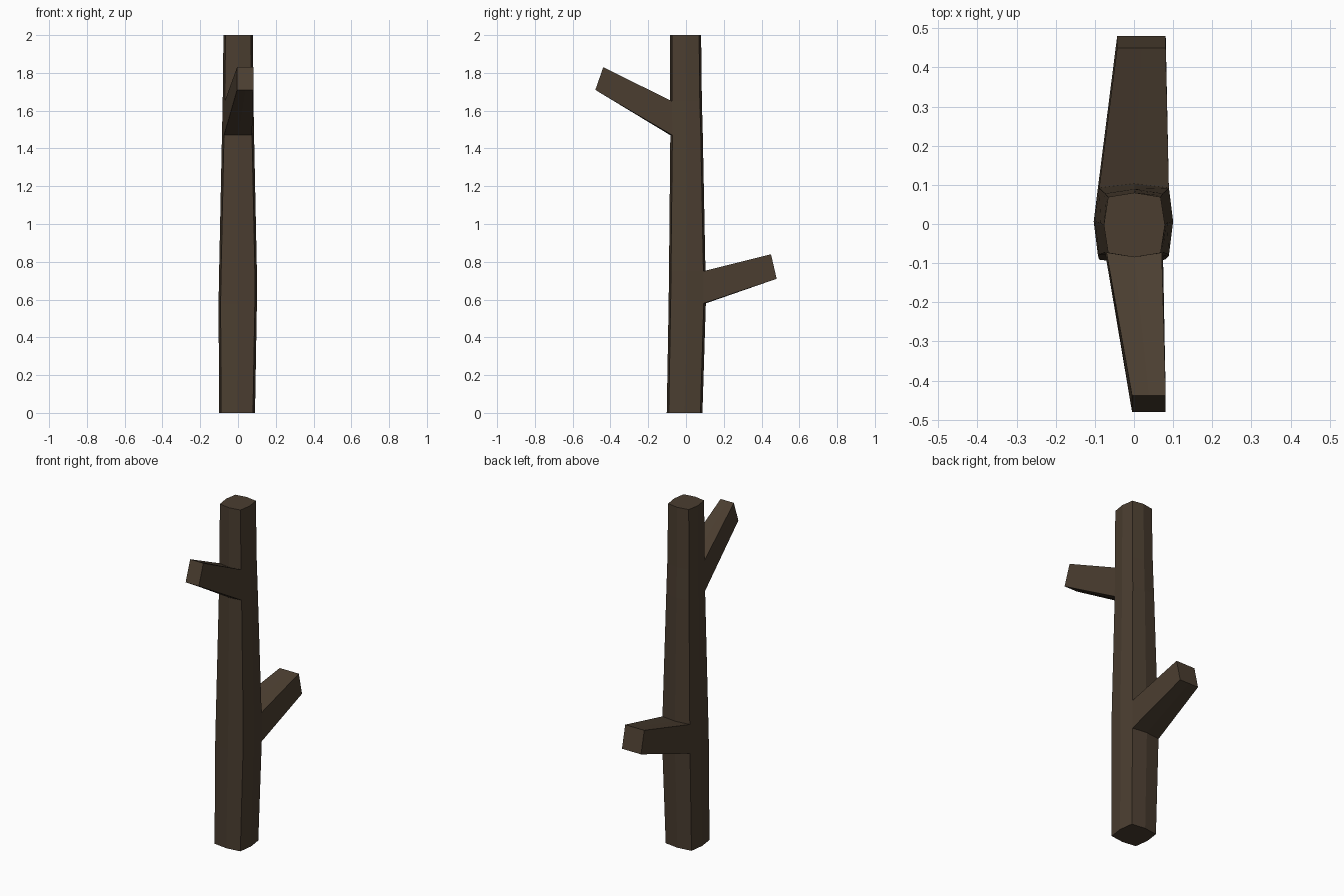
import bpy, bmesh
from mathutils import Vector

if "Cube" in bpy.data.objects:
    bpy.data.objects.remove(bpy.data.objects["Cube"])

bark = bpy.data.materials.new("dark brown bark")
bark.diffuse_color = (0.07, 0.048, 0.03, 1)
bark.use_nodes = True
bark.node_tree.nodes["Principled BSDF"].inputs["Base Color"].default_value = bark.diffuse_color

bm = bmesh.new()

# Trunk: bulged-square rings (z, min x, max x, min y, max y)
LEVELS = [(0.0, -0.1, 0.09, -0.102, 0.087),
          (0.58, -0.103, 0.1, -0.092, 0.105),
          (0.75, -0.1, 0.1, -0.09, 0.103),
          (1.47, -0.085, 0.085, -0.083, 0.089),
          (1.65, -0.081, 0.082, -0.085, 0.084),
          (2.0, -0.077, 0.079, -0.085, 0.08)]
B = 0.011  # how far the middle of each side bulges past the corners


def ring(z, x0, x1, y0, y1):
    cx, cy = (x0 + x1) / 2, (y0 + y1) / 2
    pts = [(x0 + B, y0 + B), (cx, y0), (x1 - B, y0 + B), (x1, cy),
           (x1 - B, y1 - B), (cx, y1), (x0 + B, y1 - B), (x0, cy)]
    return [bm.verts.new((x, y, z)) for x, y in pts]


rings = [ring(*lv) for lv in LEVELS]
faces = {}
for k in range(len(rings) - 1):
    a, b = rings[k], rings[k + 1]
    for i in range(8):
        j = (i + 1) % 8
        faces[k, i] = bm.faces.new((a[i], a[j], b[j], b[i]))
bm.faces.new(rings[0][::-1])
bm.faces.new(rings[-1])


# Branch: grow two neighbouring trunk faces out to a flat stub end
def branch(level, side, x0, x1, low, high):
    pair = [faces[level, side], faces[level, side + 1]]
    base = {v for f in pair for v in f.verts}
    zmid = sum(v.co.z for v in base) / 6
    new = bmesh.ops.extrude_face_region(bm, geom=pair)["geom"]
    for v in (g for g in new if isinstance(g, bmesh.types.BMVert)):
        y, z = high if v.co.z > zmid else low
        x = x0 if v.co.x < -0.03 else x1 if v.co.x > 0.03 else (x0 + x1) / 2
        v.co = Vector((x, y, z))
    bmesh.ops.delete(bm, geom=[f for f in pair if f.is_valid], context='FACES')


branch(1, 4, -0.043, 0.081, (0.48, 0.71), (0.45, 0.84))
branch(3, 0, -0.005, 0.081, (-0.48, 1.71), (-0.438, 1.83))

bmesh.ops.recalc_face_normals(bm, faces=bm.faces[:])
mesh = bpy.data.meshes.new("branched_trunk")
bm.to_mesh(mesh)
bm.free()
mesh.materials.append(bark)
obj = bpy.data.objects.new("branched_trunk", mesh)
bpy.context.collection.objects.link(obj)
